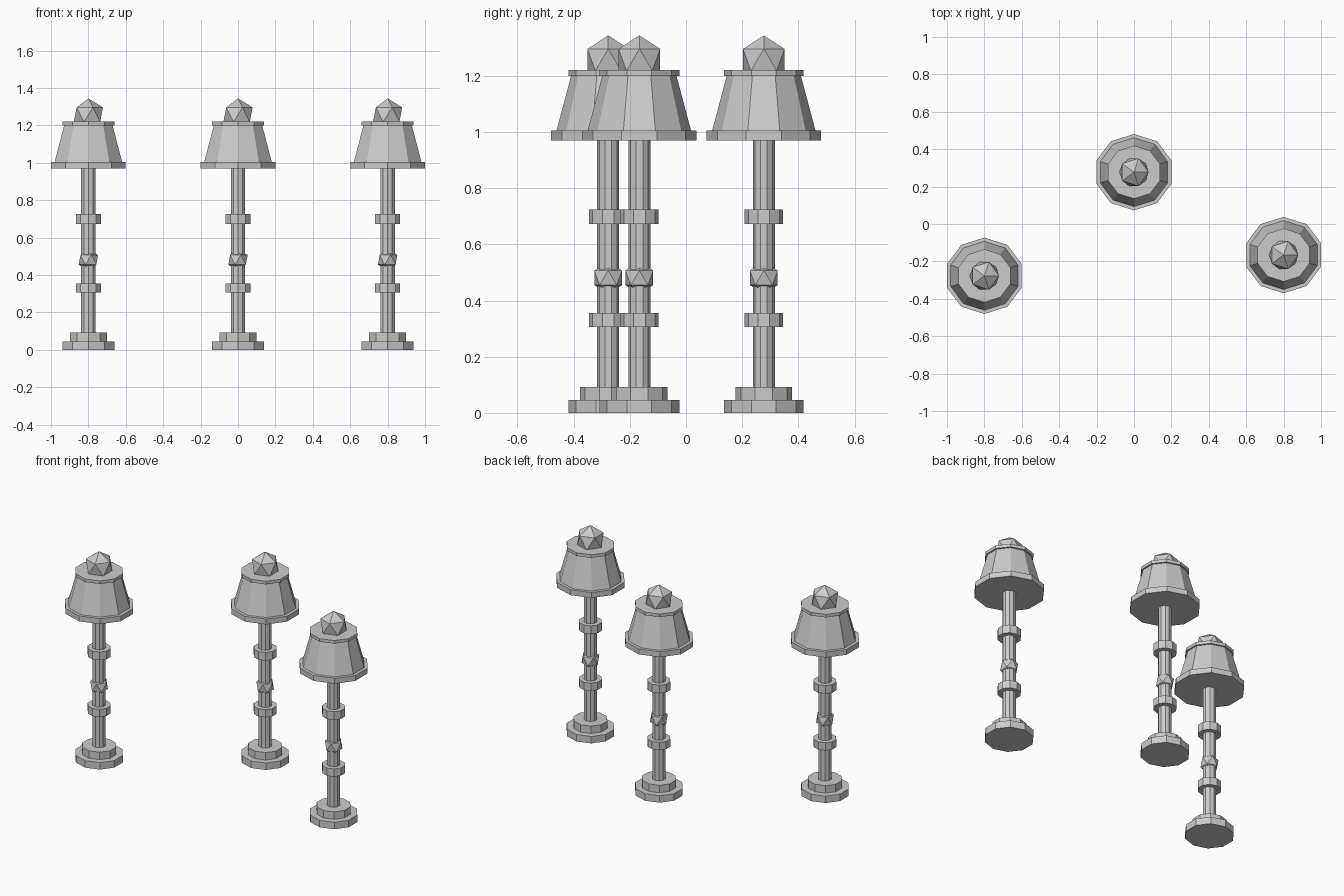
import bpy

SIDES = 10

cube = bpy.data.objects.get("Cube")
if cube:
    bpy.data.objects.remove(cube, do_unlink=True)

grey = bpy.data.materials.new("plain grey")
grey.use_nodes = True
COLOUR = (0.6, 0.6, 0.6, 1)
grey.diffuse_color = COLOUR
grey.node_tree.nodes["Principled BSDF"].inputs["Base Color"].default_value = COLOUR


def finish(name, lamp):
    obj = bpy.context.object
    obj.name = f"{lamp}_{name}"
    obj.data.materials.append(grey)


def drum(name, lamp, x, y, bottom, top, r_low, r_high=None):
    """Closed faceted drum, tapered when r_high is given."""
    bpy.ops.mesh.primitive_cone_add(
        vertices=SIDES, radius1=r_low, radius2=r_high or r_low,
        depth=top - bottom, location=(x, y, (bottom + top) / 2))
    # flats face sideways, corners face front and back
    bpy.context.object.scale.x = 1.03
    finish(name, lamp)


def gem(name, lamp, x, y, z, radius):
    bpy.ops.mesh.primitive_ico_sphere_add(
        subdivisions=1, radius=radius, location=(x, y, z))
    finish(name, lamp)


def street_lamp(lamp, x, y):
    # stepped foot
    drum("foot", lamp, x, y, 0, 0.045, 0.142)
    drum("foot_step", lamp, x, y, 0.045, 0.093, 0.101)
    # post with two collars and a gem between them
    drum("post", lamp, x, y, 0.093, 0.97, 0.039)
    drum("lower_collar", lamp, x, y, 0.305, 0.355, 0.068)
    drum("upper_collar", lamp, x, y, 0.672, 0.725, 0.068)
    gem("post_gem", lamp, x, y, 0.481, 0.058)
    # lamp head
    drum("shade_rim", lamp, x, y, 0.97, 1.005, 0.204)
    drum("shade", lamp, x, y, 1.005, 1.2, 0.184, 0.132)
    drum("shade_cap", lamp, x, y, 1.2, 1.22, 0.142)
    gem("finial", lamp, x, y, 1.257, 0.087)


street_lamp("right_lamp", -0.8, -0.277)
street_lamp("middle_lamp", 0, 0.277)
street_lamp("left_lamp", 0.8, -0.166)
